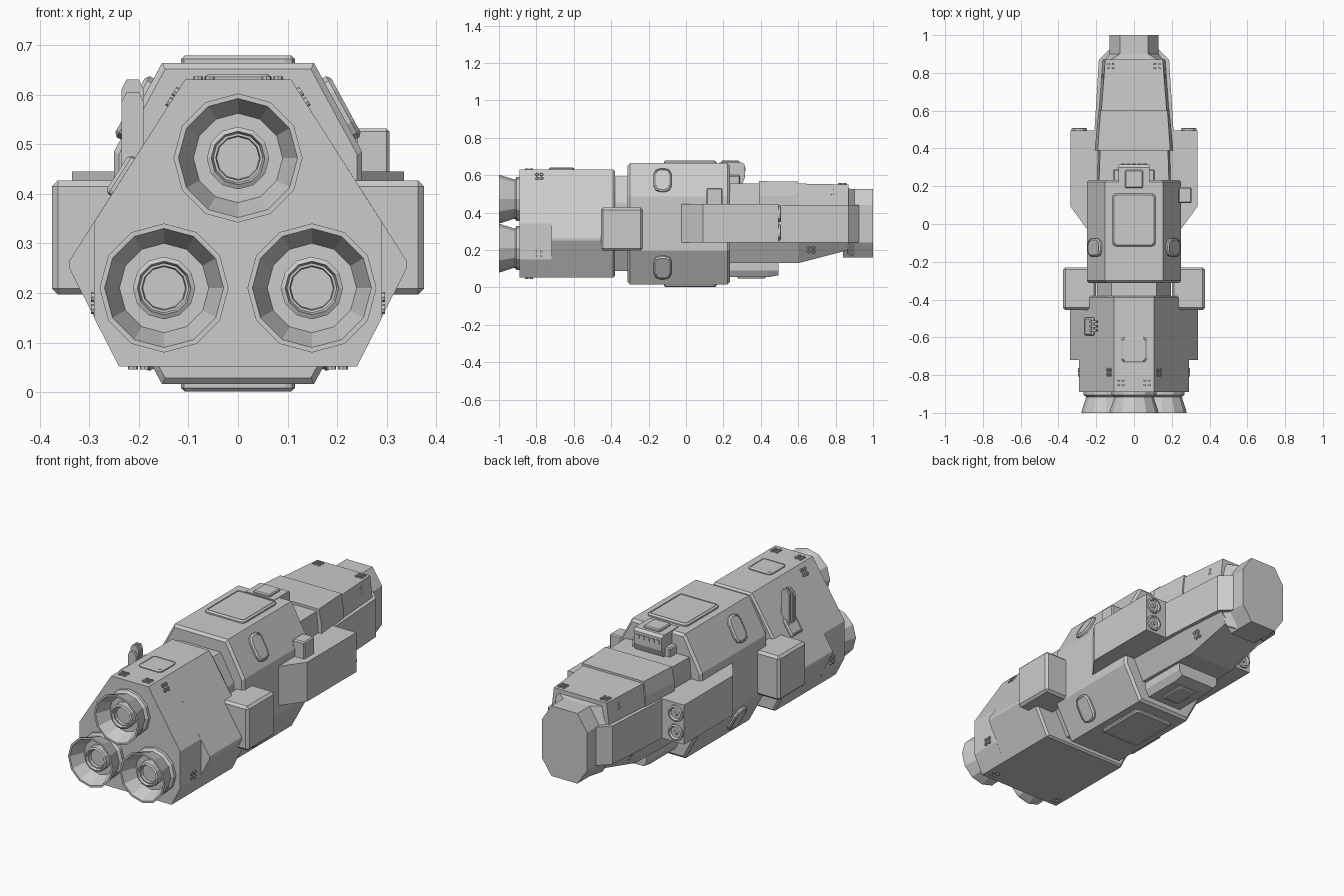
import bpy, bmesh
from math import sin, cos, pi
from mathutils import Vector

if "Cube" in bpy.data.objects:
    bpy.data.objects.remove(bpy.data.objects["Cube"])


def finish(name, bm):
    bmesh.ops.recalc_face_normals(bm, faces=bm.faces)
    me = bpy.data.meshes.new(name)
    bm.to_mesh(me)
    bm.free()
    ob = bpy.data.objects.new(name, me)
    bpy.context.collection.objects.link(ob)
    return ob


def skin(name, rings, caps=True):
    """Bridge rings of points that all have the same count."""
    bm = bmesh.new()
    vs = [[bm.verts.new(p) for p in r] for r in rings]
    n = len(rings[0])
    for a, b in zip(vs, vs[1:]):
        for i in range(n):
            j = (i + 1) % n
            bm.faces.new((a[i], a[j], b[j], b[i]))
    if caps:
        bm.faces.new(vs[0])
        bm.faces.new(vs[-1])
    return finish(name, bm)


def hull(name, sections):
    """Loft of (y, half profile); the half profile is mirrored in x."""
    return skin(name, [[(x, y, z) for x, z in p] + [(-x, y, z) for x, z in reversed(p)]
                       for y, p in sections])


def scaled(p, k, cz=0.34):
    return [(x * k, cz + (z - cz) * k) for x, z in p]


def plan(name, pts, z0, z1):
    return skin(name, [[(x, y, z) for x, y in pts] for z in (z0, z1)])


def bevel(ob, width):
    m = ob.modifiers.new("bevel", 'BEVEL')
    m.width, m.segments, m.limit_method = width, 1, 'ANGLE'


def box(name, x0, x1, y0, y1, z0, z1, bev=0):
    ob = plan(name, [(x0, y0), (x1, y0), (x1, y1), (x0, y1)], z0, z1)
    if bev:
        bevel(ob, bev)
    return ob


def lathe(name, x, z, prof, n=12):
    return skin(name, [[(x + r * cos(2 * pi * i / n), y, z + r * sin(2 * pi * i / n))
                        for i in range(n)] for r, y in prof])


def frame(loc, normal):
    n = Vector(normal).normalized()
    u = Vector((0, 1, 0))
    u = (u - n * u.dot(n)).normalized()
    v = n.cross(u)
    o = Vector(loc)
    return lambda a, b, c: o + v * a + u * b + n * c


def panel(name, loc, normal, w, l, h, r=0.02, ch=0.008):
    """Raised hatch with rounded corners and a chamfered rim, lying on a surface."""
    f = frame(loc, normal)

    def ring(d, c):
        pts = []
        for q, (sx, sy) in enumerate(((1, 1), (-1, 1), (-1, -1), (1, -1))):
            for k in range(3):
                a = (q + k / 2) * pi / 2
                pts.append(f(sx * (w / 2 - r) + (r - d) * cos(a),
                             sy * (l / 2 - r) + (r - d) * sin(a), c))
        return pts
    return skin(name, [ring(0, -0.01), ring(0, h * 0.5), ring(ch, h),
                       ring(ch * 1.4, h), ring(ch * 1.5, h * 0.8)])


def thrusters(loc, normal):
    """Two by two cluster of tiny jets."""
    f = frame(loc, normal)
    for a in (-0.012, 0.012):
        for b in (-0.012, 0.012):
            skin("thruster_jet", [[f(a + r * cos(k * pi / 4), b + r * sin(k * pi / 4), c)
                                   for k in range(8)]
                                  for r, c in ((.01, -.005), (.01, .006), (.006, .006), (.005, .001))])


# Rear hull and the narrower engine block behind it
rear = [(.107, .63), (.34, .265), (.34, .25), (.24, .052)]
hull("rear_hull", [(-.72, rear), (-.39, rear), (-.38, scaled(rear, .97))])
clip = [(.107, .63), (.29, .343), (.29, .15), (.24, .052)]
hull("engine_block", [(-.89, clip), (-.72, clip)])

# Neck and middle hull
mid = [(.153, .664), (.25, .485), (.25, .195), (.153, .016)]
hull("neck", [(-.39, scaled(mid, .78)), (-.29, scaled(mid, .78))])
hull("middle_hull", [(-.312, scaled(mid, .96)), (-.3, mid), (.222, mid), (.234, scaled(mid, .96))])

# Front hull, saddle plate and nose
hull("front_hull", [
    (.22, [(.185, .555), (.195, .44), (.195, .24), (.14, .13)]),
    (.60, [(.173, .555), (.185, .44), (.185, .24), (.13, .13)]),
    (.87, [(.152, .55), (.165, .44), (.165, .24), (.12, .2)])])
hull("saddle_plate", [
    (.39, [(.192, .568), (.208, .49), (.208, .44), (.17, .44)]),
    (.60, [(.177, .566), (.188, .49), (.188, .44), (.15, .44)])])
nose = [(.075, .525), (.13, .44), (.13, .24), (.075, .16)]
hull("nose", [(.84, nose), (1.0, nose)])
hull("nose_collar", [(.86, [(.14, .53), (.16, .44), (.16, .24), (.12, .18)]),
                     (.90, nose)])

# Belly box under the front hull
hull("belly_box", [(.22, [(.12, .14), (.12, .09), (.1, .055)]),
                   (.44, [(.12, .14), (.12, .09), (.1, .055)]),
                   (.495, [(.12, .14), (.12, .09), (.1, .065)])])
panel("belly_hatch", (0, .35, .055), (0, 0, -1), .11, .15, .008)

# Engine bells with inner nozzles
bell = [(.09, -.87), (.118, -.89), (.118, -.905), (.105, -.915), (.107, -.925), (.128, -.99),
        (.13, -1), (.12, -1), (.09, -.925), (.063, -.925), (.063, -.96), (.054, -.965),
        (.05, -.95), (.045, -.95), (.043, -.935)]
for x, z in ((0, .472), (-.149, .21), (.149, .21)):
    lathe("engine_bell", x, z, bell)

# Parts repeated left and right
for s in (-1, 1):
    plan("side_pod", [(s * x, y) for x, y in
                      ((.17, -.025), (.25, -.025), (.335, .09), (.335, .495), (.17, .495))], .24, .445)
    plan("side_armour", [(s * x, y) for x, y in
                         ((.1, .48), (.21, .48), (.186, .87), (.13, .925), (.1, .925))], .24, .44)
    for z in (.392, .293):
        lathe("pod_lamp", s * .29, z, [(.042, .48), (.042, .505), (.033, .508), (.028, .497),
                                       (.012, .497), (.008, .502)])
    box("side_box", *sorted((s * .2, s * .375)), -.455, -.23, .197, .427, .012)
    for t in (-1, 1):
        panel("slope_hatch", (s * .205, -.125, .34 + t * .232), (s * .178, 0, t * .097),
              .14, .095, .014, .035)
    # Thruster clusters on rear and front hulls
    up, low = (s * .365, 0, .233), (s * .198, 0, -.1)
    thrusters((s * .069, -.84, .63), (0, 0, 1))
    thrusters((s * .13, -.785, .594), up)
    thrusters((s * .29, -.785, .18), (s, 0, 0))
    thrusters((s * .2, -.84, .052), (0, 0, -1))
    thrusters((s * .122, .835, .551), (0, 0, 1))
    thrusters((s * .159, .77, .508), (s, 0, .1))
    thrusters((s * .154, .67, .2), (s * .11, 0, -.055))

# Large hatches
panel("top_hatch", (0, .022, .664), (0, 0, 1), .23, .28, .015)
panel("bottom_hatch", (0, .022, .016), (0, 0, -1), .23, .28, .015)
panel("rear_hatch", (0, -.665, .63), (0, 0, 1), .135, .135, .011)

# Control tower with windows
hull("bridge", [(.18, [(.083, .667), (.083, .55)]), (.30, [(.083, .667), (.083, .55)]),
                (.315, [(.08, .655), (.08, .59)])])
box("bridge_roof", -.047, .047, .19, .285, .65, .679, .005)
box("bridge_base", -.11, .11, .22, .29, .54, .6, .006)
for i in range(5):
    x = (i - 2) * .029
    box("bridge_window", x - .01, x + .01, .30, .319, .622, .642)

# Sensor block on the right pod
box("sensor_block", .235, .305, .11, .195, .43, .531, .006)

# Antenna fins on the left rear slope
slope = (-.365, 0, .233)
panel("antenna_base", (-.232, -.542, .434), slope, .09, .095, .014, .01)
for y, top in ((-.562, .605), (-.542, .63), (-.518, .63)):
    skin("antenna_fin", [[(x, yy, z) for x, z in ((-.235, .43), (-.235, top - .02), (-.225, top),
                                                  (-.2, top), (-.19, top - .02), (-.19, .48))]
                         for yy in (y - .007, y + .007)])
